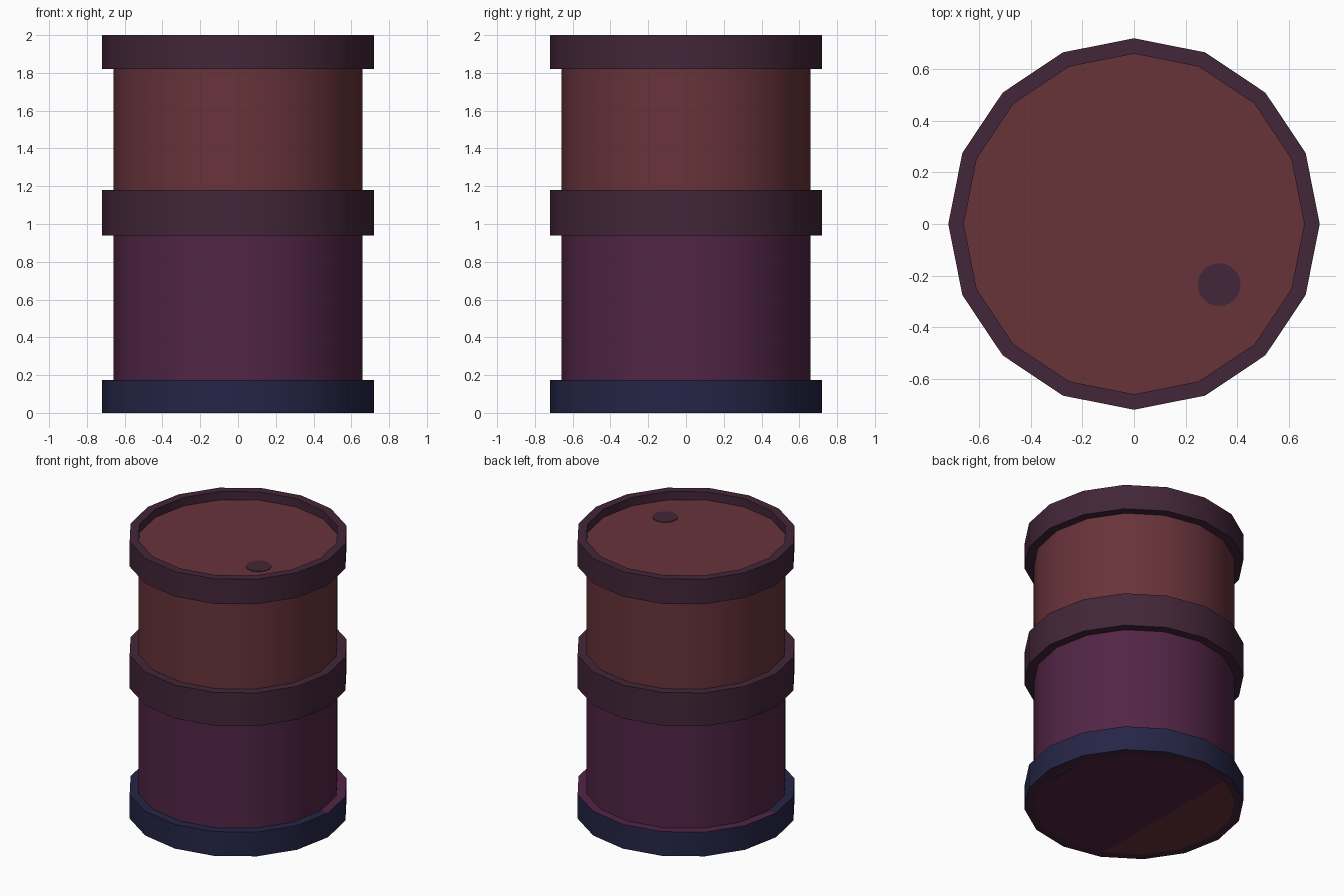
import bpy, bmesh, math

if "Cube" in bpy.data.objects:
    bpy.data.objects.remove(bpy.data.objects["Cube"])

SIDES = 16
R_BODY, R_BAND = 0.66, 0.72


def lin(c):
    c /= 255
    return c / 12.92 if c <= 0.04045 else ((c + 0.055) / 1.055) ** 2.4


def material(name, rgb):
    m = bpy.data.materials.new(name)
    m.diffuse_color = (*[lin(c) for c in rgb], 1)
    m.use_nodes = True
    m.node_tree.nodes["Principled BSDF"].inputs["Base Color"].default_value = m.diffuse_color
    return m


RED = material("rust_red", (104, 51, 58))
PLUM = material("dark_plum", (66, 38, 56))
PURPLE = material("purple", (82, 37, 70))
NAVY = material("navy", (37, 37, 71))


def finish(name, bm, mats):
    me = bpy.data.meshes.new(name)
    bm.to_mesh(me)
    bm.free()
    ob = bpy.data.objects.new(name, me)
    bpy.context.collection.objects.link(ob)
    for m in mats:
        me.materials.append(m)
    bpy.ops.object.select_all(action='DESELECT')
    ob.select_set(True)
    bpy.context.view_layer.objects.active = ob
    bpy.ops.object.shade_smooth_by_angle(angle=math.radians(35))
    return ob


def ring(bm, r, z, n=SIDES, cx=0, cy=0):
    return [bm.verts.new((cx + r * math.cos(2 * math.pi * i / n),
                          cy + r * math.sin(2 * math.pi * i / n), z)) for i in range(n)]


def lathe(name, profile, mats, rule=None):
    """Turn an (r, z) profile, listed bottom to top along the outside."""
    bm = bmesh.new()
    rings = [ring(bm, r, z) for r, z in profile]
    for a, b in zip(rings, rings[1:]):
        for i in range(SIDES):
            j = (i + 1) % SIDES
            bm.faces.new((a[i], a[j], b[j], b[i]))
    bm.normal_update()
    if rule:
        for f in bm.faces:
            f.material_index = rule(f)
    return finish(name, bm, mats)


def band_profile(z0, z1):
    return [(R_BODY, z0), (R_BAND, z0), (R_BAND, z1), (R_BODY, z1)]


# Body walls
lathe("lower_wall", [(R_BODY, 0.175), (R_BODY, 0.94)], [PURPLE])
lathe("upper_wall", [(R_BODY, 1.18), (R_BODY, 1.82)], [RED])

# Middle hoop and top rim with its inner lip
lathe("middle_hoop", band_profile(0.94, 1.18), [PLUM])
lathe("top_rim", band_profile(1.82, 2.0) + [(R_BODY, 1.94)], [PLUM])


# Bottom hoop: navy side, plum underside, ledge purple on the back half
def hoop_rule(f):
    if f.normal.z < -0.5:
        return 1
    if f.normal.z > 0.5 and f.calc_center_median().y > 0:
        return 2
    return 0


lathe("bottom_hoop", band_profile(0, 0.175), [NAVY, PLUM, PURPLE], hoop_rule)

# Sunken lid
bm = bmesh.new()
bm.faces.new(ring(bm, R_BODY, 1.94))
finish("lid", bm, [RED])

# Round bung plate on the lid
bm = bmesh.new()
low, top = (ring(bm, 0.083, z, 24, 0.33, -0.235) for z in (1.94, 1.944))
bm.faces.new(top)
for i in range(24):
    j = (i + 1) % 24
    bm.faces.new((low[i], low[j], top[j], top[i]))
finish("bung", bm, [PLUM])

# Base, purple with a red segment on the left
bm = bmesh.new()
v = ring(bm, R_BODY, 0)
left = v[5:12]
bm.faces.new(left[::-1]).material_index = 1
bm.faces.new((v[11:] + v[:6])[::-1])
finish("base", bm, [PURPLE, RED])

# Thin navy sliver painted on the base
bm = bmesh.new()
bm.faces.new([bm.verts.new((x, y, -0.001)) for x, y in
              ((0.64, -0.11), (0.60, -0.08), (0.61, 0.22))])
finish("base_sliver", bm, [NAVY])
